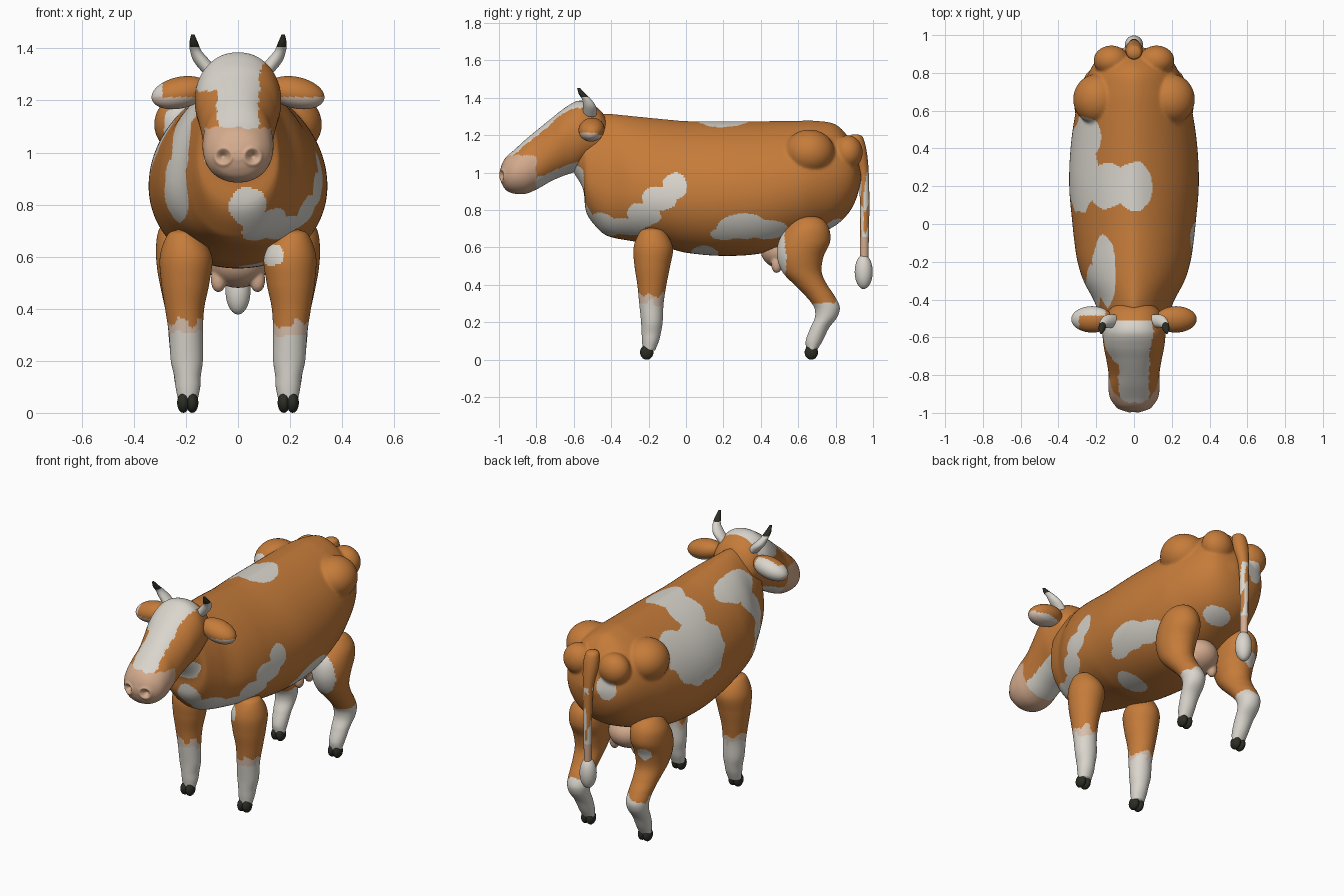
import bpy, bmesh, math
from mathutils import Vector, Matrix, Euler, noise

if "Cube" in bpy.data.objects:
    bpy.data.objects.remove(bpy.data.objects["Cube"])

# Palette
MATS = []
for name, col in [("orange_coat", (0.56, 0.20, 0.042)), ("white_coat", (0.70, 0.67, 0.61)),
                  ("pink_skin", (0.66, 0.41, 0.27)), ("dark_hoof", (0.025, 0.026, 0.018)),
                  ("pale_skin", (0.69, 0.53, 0.42))]:
    m = bpy.data.materials.new(name)
    m.diffuse_color = (*col, 1)
    m.use_nodes = True
    m.node_tree.nodes["Principled BSDF"].inputs["Base Color"].default_value = m.diffuse_color
    MATS.append(m)
ORANGE, WHITE, PINK, DARK, PALE = range(5)

# White coat patches: centre, then radii
PATCHES = [
    (.04, -.53, .79, .07, .10, .08), (.13, -.45, .71, .11, .10, .08), (.20, -.34, .70, .10, .12, .06),
    (.24, -.22, .78, .10, .10, .07), (.27, -.14, .86, .10, .10, .07), (.30, -.06, .93, .10, .07, .07),
    (.30, .30, .71, .15, .14, .07), (.30, .45, .69, .15, .12, .055), (.30, .20, .67, .12, .07, .035),
    (.12, .10, .57, .12, .07, .05),
    (0, .20, 1.27, .10, .13, .12), (-.14, .20, 1.21, .12, .12, .15), (-.28, .30, 1.04, .12, .24, .20),
    (-.24, .46, 1.10, .10, .13, .13),
    (-.16, -.25, 1.20, .07, .19, .13), (-.23, -.32, .86, .06, .16, .13), (-.21, -.32, 1.02, .045, .14, .16),
    (0, -.57, .98, .14, .06, .08),
    (-.10, .90, 1.00, .06, .10, .07), (.07, .80, .70, .10, .07, .06),
]


def wobble(c, f=14):
    return noise.noise(Vector(c) * f)


def body_colour(c):
    if c.x < 0 and c.z > 1.0 and 0.57 < c.y < 0.8:
        return ORANGE
    for p in PATCHES:
        d = sum(((c[i] - p[i]) / p[i + 3]) ** 2 for i in range(3))
        if d + 0.25 * wobble(c) < 1:
            return WHITE
    return ORANGE


def head_colour(c):
    x, y, z = c
    w = 0.01 * wobble(c, 25)
    if y < -0.8 + w and z < 1.095 + w:
        return PINK
    left = -0.2 if z > 1.235 + w else -0.08 + w
    right = 0.08 + w + max(0, z - 1.3) * 0.5
    if left < x < right and y < -0.51 and z > 1.08:
        return WHITE
    jaw = 0.94 + (y + 0.8) * 0.42
    return WHITE if z < jaw + 0.03 + w and y < -0.5 else ORANGE


def leg_colour(c):
    x, y, z = c
    w = 0.05 * wobble(c, 18)
    if z < 0.305 + w:
        return WHITE
    if y < 0 and z < 0.34 + w:
        return PALE
    if y > 0.3:
        if x > 0 and y < 0.53 + .3 * w and 0.45 < z < 0.71:
            return WHITE
        if x < 0 and math.dist(c, (-.235, .74, .56)) < .045 + .2 * w:
            return WHITE
    elif x > 0 and math.hypot((x - .13) / .045, (z - .61) / .045) < 1 + 4 * w and y < -.1:
        return WHITE
    return ORANGE


def finish(name, bm, colour):
    bmesh.ops.recalc_face_normals(bm, faces=bm.faces)
    for f in bm.faces:
        f.smooth = True
        f.material_index = colour(f.calc_center_median())
    me = bpy.data.meshes.new(name)
    bm.to_mesh(me)
    bm.free()
    for m in MATS:
        me.materials.append(m)
    ob = bpy.data.objects.new(name, me)
    bpy.context.collection.objects.link(ob)
    return ob


def fuse(name, parts, colour, voxel=0.008, rounds=8):
    """Melt overlapping parts into one smooth skin."""
    bm = bmesh.new()
    for p in parts:
        bm.from_mesh(p.data)
        bpy.data.objects.remove(p)
    tmp = finish("tmp", bm, lambda c: 0)
    r = tmp.modifiers.new("remesh", 'REMESH')
    r.mode, r.voxel_size = 'VOXEL', voxel
    s = tmp.modifiers.new("smooth", 'SMOOTH')
    s.factor, s.iterations = 0.5, rounds
    bm = bmesh.new()
    bm.from_object(tmp, bpy.context.evaluated_depsgraph_get())
    bpy.data.objects.remove(tmp)
    return finish(name, bm, colour)


def resample(keys, step):
    """Smooth curve through the key sections, spaced by distance."""
    K = [Vector(k) for k in keys]
    T = [0]
    for a, b in zip(K, K[1:]):
        T.append(T[-1] + (b - a).length)
    n = len(K)
    tan = []
    for i in range(n):
        a, b = max(i - 1, 0), min(i + 1, n - 1)
        tan.append((K[b] - K[a]) / (T[b] - T[a]))
    out = []
    for i in range(n - 1):
        h = T[i + 1] - T[i]
        cnt = max(2, math.ceil(h / step))
        for j in range(cnt):
            u = j / cnt
            out.append(K[i] * (2*u**3 - 3*u*u + 1) + tan[i] * h * (u**3 - 2*u*u + u)
                       + K[i + 1] * (3*u*u - 2*u**3) + tan[i + 1] * h * (u**3 - u*u))
    return out + [K[-1]]


def loft(name, keys, ring, colour, n=64, step=0.01, warp=None):
    bm = bmesh.new()
    rings = []
    for k in resample(keys, step):
        pts = [Vector(ring(k, 2 * math.pi * i / n)) for i in range(n)]
        rings.append([bm.verts.new(warp(p) if warp else p) for p in pts])
    for a, b in zip(rings, rings[1:]):
        for i in range(n):
            bm.faces.new((a[i], a[(i + 1) % n], b[(i + 1) % n], b[i]))
    bm.faces.new(rings[0])
    bm.faces.new(rings[-1])
    return finish(name, bm, colour)


def upright(taper):
    """Egg section at y: top, bottom, half width, height of widest point."""
    def ring(k, a):
        y, top, bot, w, zw = k
        s, c = math.sin(a), math.cos(a)
        p = taper if s > 0 else 0.93
        return (w * math.copysign(abs(c) ** p, c), y, zw + s * ((top - zw) if s > 0 else (zw - bot)))
    return ring


def level(side):
    """Oval section at height z: y range, x range, mirrored by side."""
    def ring(k, a):
        z, y0, y1, x0, x1 = k
        return (side * ((x0 + x1) / 2 + (x1 - x0) / 2 * math.cos(a)),
                (y0 + y1) / 2 + (y1 - y0) / 2 * math.sin(a), z)
    return ring


def ball(name, loc, radii, colour, rot=(0, 0, 0), seg=40):
    bm = bmesh.new()
    mat = Matrix.LocRotScale(Vector(loc), Euler(rot), Vector(radii))
    bmesh.ops.create_uvsphere(bm, u_segments=seg, v_segments=seg // 2, radius=1, matrix=mat)
    return finish(name, bm, colour if callable(colour) else lambda c: colour)


# Body with neck and chest, fused with hip and pin bones
trunk = [loft("trunk", [
    (-.60, 1.20, 1.00, .09, 1.10), (-.55, 1.28, .91, .135, 1.05), (-.53, 1.30, .78, .16, .97),
    (-.45, 1.314, .68, .195, .92), (-.40, 1.314, .655, .215, .90), (-.30, 1.304, .636, .268, .89),
    (-.20, 1.294, .62, .299, .88), (-.10, 1.284, .598, .315, .87), (0, 1.276, .572, .326, .87),
    (.20, 1.274, .555, .343, .87), (.40, 1.275, .568, .336, .88), (.60, 1.278, .628, .308, .92),
    (.70, 1.277, .668, .28, .95), (.80, 1.258, .718, .24, .97), (.87, 1.187, .785, .197, .98),
    (.91, 1.10, .86, .145, .98), (.935, 1.00, .95, .05, .975)], upright(1.3), body_colour, n=140)]
for s in (1, -1):
    trunk.append(ball("hip", (s * .192, .66, 1.108), (.13, .135, .122), ORANGE, seg=64))
    trunk.append(ball("pin_bone", (s * .12, .865, 1.108), (.094, .08, .092), ORANGE, seg=48))
fuse("body", trunk, body_colour)


# Head with nostril dents
def nostrils(p):
    if p.y < -0.9:
        d = math.hypot(abs(p.x) - 0.057, p.z - 0.985)
        p.y += 0.026 * math.exp(-(d / 0.017) ** 2) - 0.005 * math.exp(-((d - 0.032) / 0.008) ** 2)
    return p


loft("head", [
    (-.995, 1.01, .97, .02, .99), (-.982, 1.05, .935, .07, .99), (-.96, 1.085, .905, .101, .99),
    (-.92, 1.12, .888, .127, 1.0), (-.86, 1.175, .887, .136, 1.02), (-.80, 1.225, .91, .134, 1.05),
    (-.72, 1.29, .955, .146, 1.12), (-.65, 1.345, .985, .16, 1.18), (-.58, 1.383, 1.01, .166, 1.2),
    (-.52, 1.375, 1.05, .155, 1.2), (-.46, 1.335, 1.08, .135, 1.2), (-.42, 1.28, 1.12, .09, 1.2)],
    upright(.93), head_colour, n=120, step=0.006, warp=nostrils)

FRONT = [(.705, -.20, -.16, .19, .23), (.685, -.245, -.115, .15, .27), (.60, -.28, -.07, .10, .30),
         (.50, -.275, -.085, .11, .295), (.40, -.26, -.105, .13, .28), (.30, -.25, -.12, .135, .265),
         (.20, -.24, -.125, .135, .258), (.14, -.237, -.135, .143, .245), (.10, -.235, -.145, .145, .24),
         (.05, -.23, -.165, .155, .23)]
HIND = [(.77, .635, .675, .19, .23), (.75, .58, .73, .15, .27), (.70, .535, .765, .11, .305),
        (.63, .495, .77, .10, .315), (.55, .487, .735, .105, .31), (.47, .515, .725, .12, .295),
        (.40, .58, .755, .13, .28), (.34, .64, .795, .135, .27), (.28, .685, .822, .135, .265),
        (.23, .69, .81, .14, .26), (.17, .665, .765, .145, .25), (.10, .64, .73, .15, .24),
        (.05, .645, .70, .155, .23)]
HORN = [(1.453, -.582, -.567, .167, .18), (1.42, -.573, -.535, .153, .187), (1.39, -.555, -.505, .14, .184),
        (1.35, -.55, -.48, .105, .17), (1.30, -.55, -.48, .06, .13)]


def ear_colour(c):
    if c.z < 1.213 and c.y < -0.47:
        return PALE
    return WHITE if c.z < 1.2 or (c.x < -0.15 and (c.y > -0.485 or c.x < -0.29)) else ORANGE


for s, side in ((1, "right"), (-1, "left")):
    # Legs and cloven hooves
    for leg, keys, hy in (("front", FRONT, -.21), ("hind", HIND, .67)):
        loft(f"{leg}_leg_{side}", keys, level(s), leg_colour, n=72, step=0.008)
        for i, dx in enumerate((-.017, .017)):
            ball(f"{leg}_hoof_{side}_{i}", (s * .193 + dx, hy, .039), (.024, .036, .039), DARK, seg=20)
    # Horns and ears
    loft(f"horn_{side}", HORN, level(s), lambda c: DARK if c.z > 1.403 else WHITE, n=24, step=0.008)
    ball(f"ear_{side}", (s * .222, -.505, 1.23), (.112, .07, .06), ear_colour, (.2, s * .22, 0), seg=64)


# Udder with four teats
udder = [ball("bag", (0, .535, .58), (.12, .135, .10), PINK)]
for x in (-.075, .075):
    for y in (.485, .585):
        udder.append(ball("teat", (x, y, .51), (.03, .03, .048), PINK, seg=20))
fuse("udder", udder, lambda c: PINK, 0.007, 4)


# Tail and tuft
def tail_colour(c):
    if c.z < 0.66:
        return PINK
    return WHITE if c.z < 1.0 and noise.noise(Vector((c.x * 40, c.y * 40, c.z * 7))) > 0.02 else ORANGE


loft("tail", [(1.205, .89, .92, -.015, .015), (1.19, .872, .945, -.038, .038), (1.12, .88, .965, -.045, .045),
              (1.0, .92, .977, -.031, .031), (.80, .93, .98, -.025, .025), (.53, .93, .975, -.021, .021)],
     level(1), tail_colour, n=32)
ball("tail_tuft", (0, .95, .47), (.048, .048, .092), WHITE)
